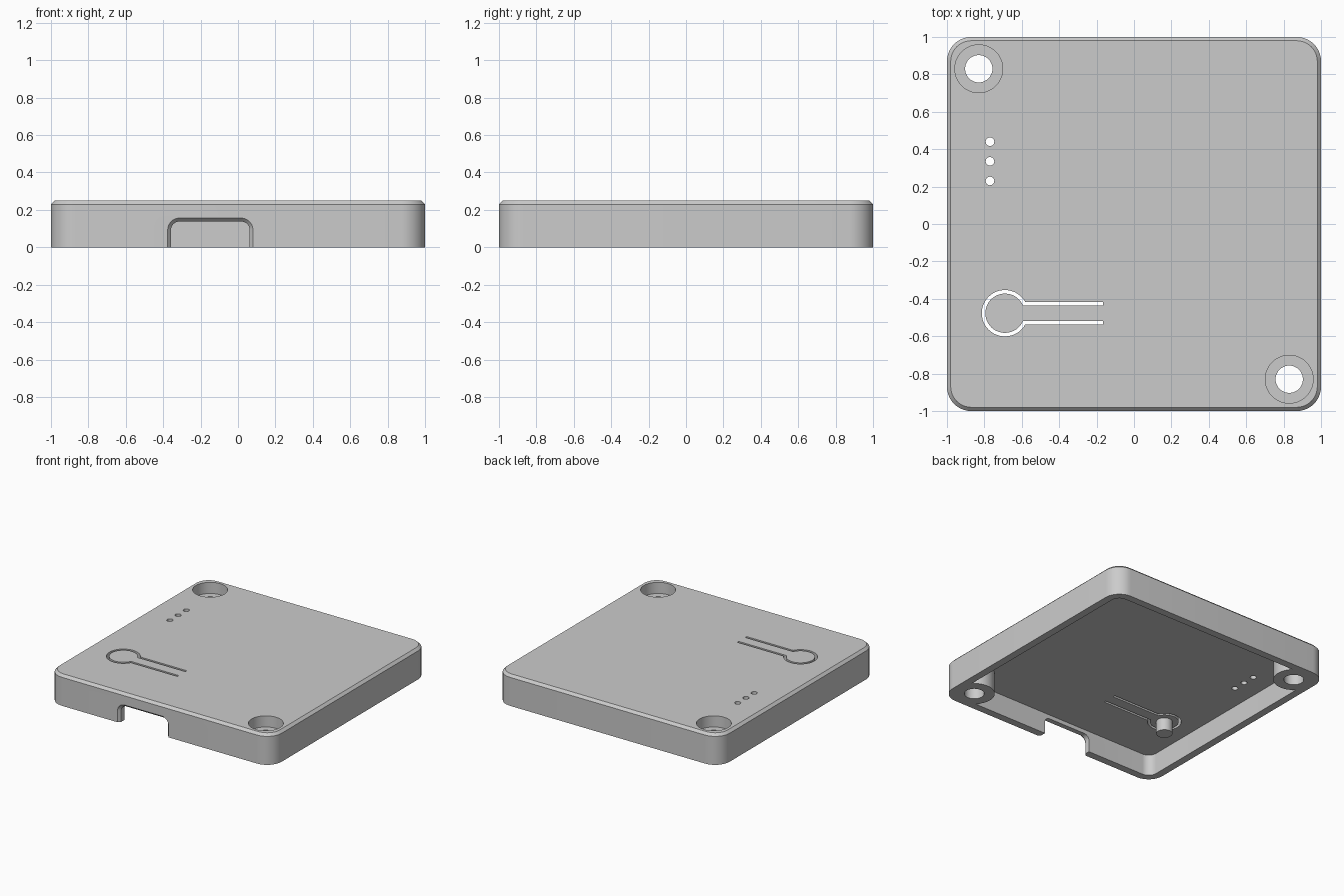
import bpy
import bmesh
from math import sin, cos, pi, asin

if "Cube" in bpy.data.objects:
    bpy.data.objects.remove(bpy.data.objects["Cube"], do_unlink=True)

grey = bpy.data.materials.new("plain_grey")
grey.use_nodes = True
grey.diffuse_color = (0.6, 0.6, 0.6, 1)
grey.node_tree.nodes["Principled BSDF"].inputs["Base Color"].default_value = (0.6, 0.6, 0.6, 1)


def arc(cx, cy, r, start, end, steps):
    return [(cx + r * cos(start + (end - start) * i / steps),
             cy + r * sin(start + (end - start) * i / steps)) for i in range(steps + 1)]


def rounded_rect(cx, cy, hw, hh, r, steps=10):
    points = []
    for k, (sx, sy) in enumerate([(1, 1), (-1, 1), (-1, -1), (1, -1)]):
        points += arc(cx + sx * (hw - r), cy + sy * (hh - r), r, k * pi / 2, (k + 1) * pi / 2, steps)
    return points


def loft(name, layers, along_y=False):
    """Skin a stack of (profile, level) outlines and cap both ends."""
    bm = bmesh.new()
    rings = [[bm.verts.new((a, level, b) if along_y else (a, b, level)) for a, b in profile]
             for profile, level in layers]
    n = len(rings[0])
    for low, high in zip(rings, rings[1:]):
        for i in range(n):
            j = (i + 1) % n
            bm.faces.new((low[i], low[j], high[j], high[i]))
    bm.faces.new(rings[0][::-1])
    bm.faces.new(rings[-1])
    bmesh.ops.recalc_face_normals(bm, faces=bm.faces)
    mesh = bpy.data.meshes.new(name)
    bm.to_mesh(mesh)
    bm.free()
    mesh.materials.append(grey)
    obj = bpy.data.objects.new(name, mesh)
    bpy.context.collection.objects.link(obj)
    return obj


def cylinder(name, x, y, r, z0, z1, sides=48):
    circle = arc(x, y, r, 0, 2 * pi, sides)[:-1]
    return loft(name, [(circle, z0), (circle, z1)])


def cut(target, cutter):
    """Subtract the cutter, then throw it away."""
    mod = target.modifiers.new("cut", 'BOOLEAN')
    mod.operation = 'DIFFERENCE'
    mod.solver = 'EXACT'
    mod.object = cutter
    with bpy.context.temp_override(object=target, active_object=target):
        bpy.ops.object.modifier_apply(modifier=mod.name)
    bpy.data.objects.remove(cutter, do_unlink=True)


HEIGHT, CHAMFER, WALL, CORNER, CEILING = 0.25, 0.02, 0.06, 0.13, 0.17
SCREWS = [(-0.83, 0.83), (0.83, -0.83)]

# Outer shell with chamfered top edge
outline = rounded_rect(0, 0, 1, 1, CORNER)
top = rounded_rect(0, 0, 1 - CHAMFER, 1 - CHAMFER, CORNER - CHAMFER)
lid = loft("case_lid", [(outline, 0), (outline, HEIGHT - CHAMFER), (top, HEIGHT)])

# Hollow underside, leaving two corner screw bosses standing
hollow = rounded_rect(0, 0, 1 - WALL, 1 - WALL, CORNER - WALL)
cavity = loft("cavity", [(hollow, -0.1), (hollow, CEILING)])
for x, y in SCREWS:
    cut(cavity, cylinder("boss", x, y, 0.15, -0.2, 0.3))
cut(lid, cavity)

# Counterbored screw holes
for x, y in SCREWS:
    cut(lid, cylinder("counterbore", x, y, 0.128, HEIGHT - 0.09, 0.4))
    cut(lid, cylinder("screw_hole", x, y, 0.073, -0.1, 0.3))

# Indicator light holes
for y in (0.44, 0.335, 0.23):
    cut(lid, cylinder("light_hole", -0.77, y, 0.023, 0.1, 0.4, 24))


# Connector opening with a flared outer edge
def opening(grow):
    return rounded_rect(-0.148, -0.1, 0.21 + grow, 0.238 + grow, 0.045 + grow)


cut(lid, loft("connector_opening",
              [(opening(0.036), -1.02), (opening(0), -0.98), (opening(0), -0.9)], along_y=True))

# Keyhole slot that frees a flexible push button
BX, BY, SLOT_END = -0.69, -0.477, -0.166


def keyhole(r, half):
    a = asin(half / r)
    return [(SLOT_END, BY + half)] + arc(BX, BY, r, a, 2 * pi - a, 40) + [(SLOT_END, BY - half)]


slot = keyhole(0.124, 0.06) + keyhole(0.105, 0.042)[::-1]
cut(lid, loft("button_slot", [(slot, 0.1), (slot, 0.4)]))

# Plunger under the push button
plunger = cylinder("button_plunger", BX, BY, 0.06, 0.07, CEILING + 0.01, 32)

# Smooth the round walls, keep the edges crisp
bpy.ops.object.select_all(action='DESELECT')
for obj in (lid, plunger):
    obj.select_set(True)
bpy.context.view_layer.objects.active = lid
bpy.ops.object.shade_smooth_by_angle(angle=pi / 6)
